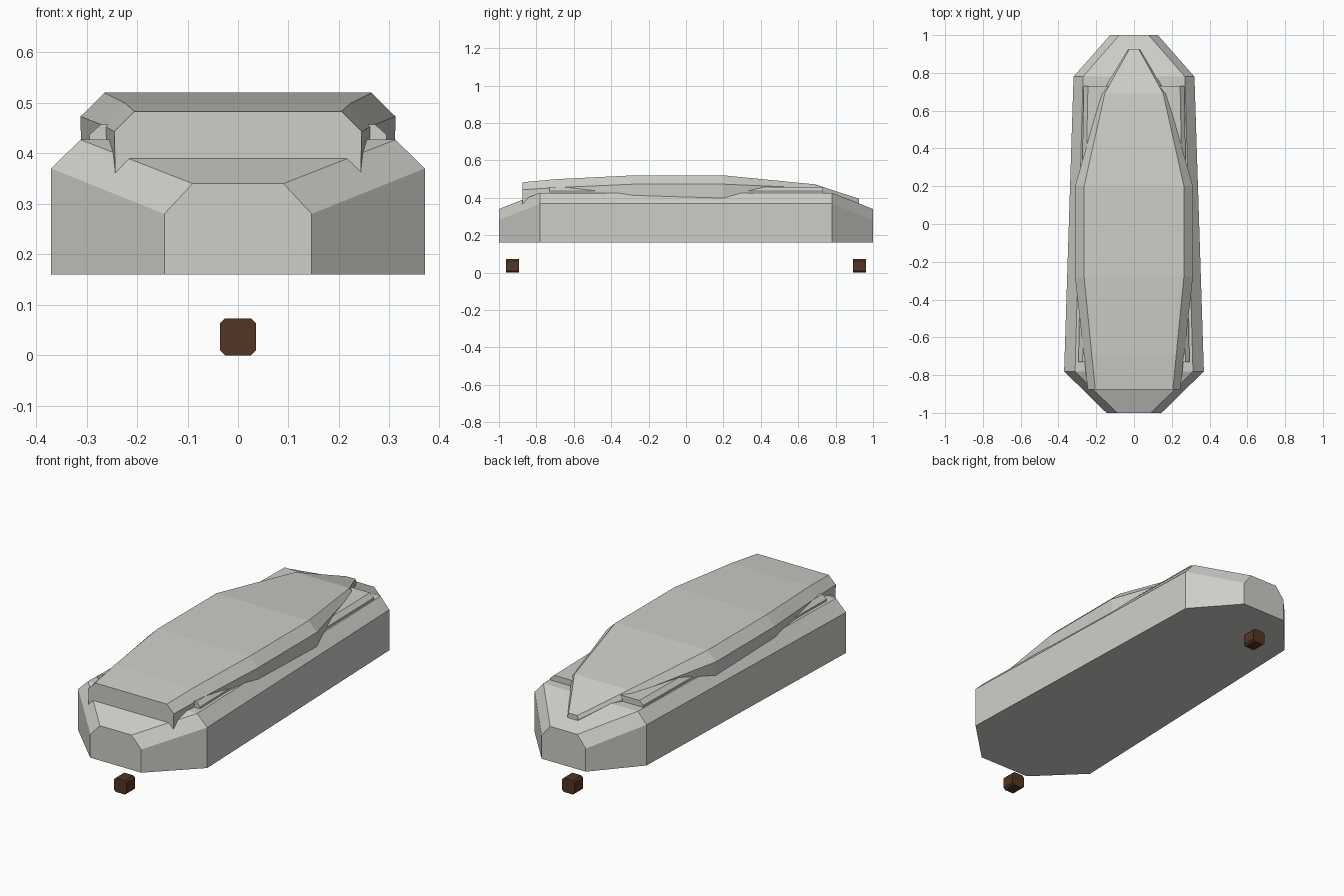
import bpy

if "Cube" in bpy.data.objects:
    bpy.data.objects.remove(bpy.data.objects["Cube"])


def material(name, color):
    m = bpy.data.materials.new(name)
    m.diffuse_color = (*color, 1)
    m.use_nodes = True
    m.node_tree.nodes["Principled BSDF"].inputs["Base Color"].default_value = m.diffuse_color
    return m


stone = material("warm grey", (0.62, 0.61, 0.575))
brown = material("dark brown", (0.085, 0.036, 0.017))


def loft(name, rings, mat):
    """Skin a list of equal-length rings and cap both ends."""
    n = len(rings[0])
    verts = [p for r in rings for p in r]
    faces = [list(range(n))[::-1], [(len(rings) - 1) * n + i for i in range(n)]]
    for k in range(len(rings) - 1):
        for i in range(n):
            j = (i + 1) % n
            faces.append([k * n + i, k * n + j, (k + 1) * n + j, (k + 1) * n + i])
    me = bpy.data.meshes.new(name)
    me.from_pydata(verts, [], faces)
    me.materials.append(mat)
    ob = bpy.data.objects.new(name, me)
    bpy.context.collection.objects.link(ob)
    # consistent outward normals
    import bmesh
    bm = bmesh.new()
    bm.from_mesh(me)
    bmesh.ops.recalc_face_normals(bm, faces=bm.faces)
    bm.to_mesh(me)
    bm.free()
    return ob


def section(y, half):
    """Mirror a half profile (x, z), listed top to bottom, into a ring at y."""
    return [(x, y, z) for x, z in half] + [(-x, y, z) for x, z in reversed(half)]


# Hull: long octagonal block with chamfered rim, slightly narrower at the back
hull = []
for y, s in ((-1, 1), (-0.78, 1), (0.78, 0.865), (1, 0.865)):
    if abs(y) == 1:
        half = [(0.09, 0.34), (0.146, 0.28), (0.146, 0.16)]
    else:
        half = [(0.312, 0.427), (0.37, 0.37), (0.37, 0.16)]
    hull.append(section(y, [(x * s, z) for x, z in half]))
loft("hull", hull, stone)

# Lid: domed cover tapering to a point at the back
lid = []
for y, tx, tz, ox, oz in (
    (-0.875, 0.205, 0.483, 0.245, 0.443),
    (-0.69, 0.224, 0.500, 0.266, 0.455),
    (-0.28, 0.264, 0.520, 0.312, 0.473),
    (0.20, 0.264, 0.520, 0.312, 0.473),
    (0.69, 0.155, 0.472, 0.172, 0.452),
    (0.925, 0.025, 0.395, 0.030, 0.378),
):
    lid.append(section(y, [(tx, tz), (ox, oz), (ox - 0.002, 0.358)]))
loft("lid", lid, stone)

# Thin chamfered deck showing beside the lid
deck = [section(y, [(x - 0.022, 0.457), (x, 0.437), (x, 0.40)])
        for y, x in ((-0.73, 0.294), (0.73, 0.266))]
loft("deck", deck, stone)

# Small chamfered blocks underneath each end
for label, yc in (("front", -0.927), ("back", 0.927)):
    half = [(0.026, 0.073), (0.036, 0.063), (0.036, 0.010), (0.026, 0)]
    loft(label + "_block", [section(yc + d, half) for d in (-0.035, 0.035)], brown)
